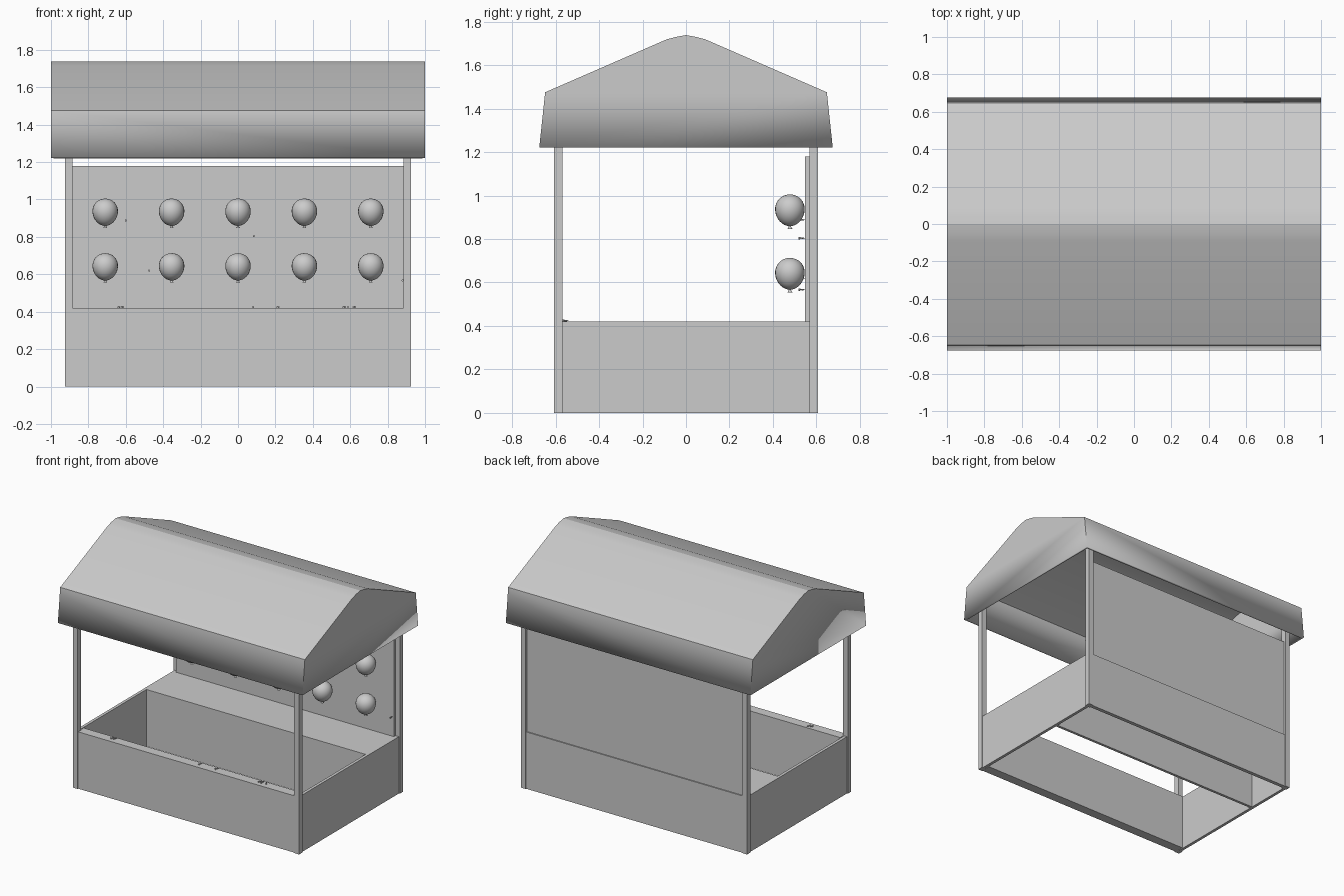
import bpy, bmesh, math, random
from mathutils import Vector

if "Cube" in bpy.data.objects:
    bpy.data.objects.remove(bpy.data.objects["Cube"])

random.seed(4)


def link(name, bm):
    me = bpy.data.meshes.new(name)
    bmesh.ops.recalc_face_normals(bm, faces=bm.faces)
    bm.to_mesh(me)
    bm.free()
    ob = bpy.data.objects.new(name, me)
    bpy.context.collection.objects.link(ob)
    return ob


def smooth(ob, angle):
    bpy.ops.object.select_all(action='DESELECT')
    ob.select_set(True)
    bpy.context.view_layer.objects.active = ob
    bpy.ops.object.shade_smooth_by_angle(angle=math.radians(angle))


def box(name, lo, hi):
    bm = bmesh.new()
    bmesh.ops.create_cube(bm, size=1)
    for v in bm.verts:
        v.co = Vector([lo[i] + (v.co[i] + 0.5) * (hi[i] - lo[i]) for i in range(3)])
    return link(name, bm)


def lathe(name, profile, sides):
    # profile of (radius, z) spun about the z axis
    bm = bmesh.new()
    vs = [bm.verts.new((r, 0, z)) for r, z in profile]
    es = [bm.edges.new(p) for p in zip(vs, vs[1:])]
    bmesh.ops.spin(bm, geom=vs + es, cent=(0, 0, 0), axis=(0, 0, 1),
                   angle=math.tau, steps=sides)
    bmesh.ops.remove_doubles(bm, verts=bm.verts, dist=1e-5)
    return link(name, bm)


def copy_of(ob, name, loc, rot=(0, 0, 0)):
    c = bpy.data.objects.new(name, ob.data)
    c.location, c.rotation_euler = loc, rot
    bpy.context.collection.objects.link(c)
    return c


# Roof canopy: gable profile with hanging skirt, open underneath
half = [(0.675, 1.222), (0.648, 1.475), (0.09, 1.718), (0.045, 1.73)]
profile = half + [(0, 1.738)] + [(-y, z) for y, z in reversed(half)]
bm = bmesh.new()
ends = [[bm.verts.new((x, y, z)) for y, z in profile] for x in (-1, 1)]
for i in range(len(profile) - 1):
    bm.faces.new((ends[0][i], ends[0][i + 1], ends[1][i + 1], ends[1][i]))
for e in ends:
    bm.faces.new(e)
roof = link("roof_canopy", bm)
thick = roof.modifiers.new("thickness", 'SOLIDIFY')
thick.thickness = 0.022
thick.offset = -1
smooth(roof, 20)

# Corner posts
for sx in (-1, 1):
    for sy in (-1, 1):
        x, y = sx * 0.905, sy * 0.588
        box("corner_post", (x - 0.02, y - 0.02, 0), (x + 0.02, y + 0.02, 1.46))

# Low side walls
for sx in (-1, 1):
    a, b = sorted((sx * 0.896, sx * 0.918))
    box("side_wall", (a, -0.57, 0), (b, 0.57, 0.42))

# Front counter, back shelf with its riser, rear wall and target board
box("front_counter", (-0.89, -0.602, 0), (0.89, -0.53, 0.42))
box("shelf_riser", (-0.896, 0.21, 0), (0.896, 0.23, 0.42))
box("shelf_top", (-0.896, 0.21, 0.40), (0.896, 0.575, 0.42))
box("rear_wall", (-0.89, 0.575, 0), (0.89, 0.603, 0.42))
box("target_board", (-0.89, 0.548, 0.42), (0.89, 0.595, 1.18))

# Balloons in two rows: egg body plus a flared knot
egg = []
for i in range(17):
    t = math.pi * i / 16
    r = 0.068 * math.sin(t) * (1 + 0.07 * math.cos(t))
    egg.append((r if 0 < i < 16 else 0, 0.073 * math.cos(t)))
egg[-1] = (0.006, -0.073)
egg += [(0.006, -0.077), (0.011, -0.085), (0, -0.083)]
balloon = lathe("balloon", egg, 24)
smooth(balloon, 50)
spots = [(0.355 * i, 0.478, z) for z in (0.932, 0.64) for i in range(-2, 3)]
balloon.location = spots[0]
for s in spots[1:]:
    copy_of(balloon, "balloon", s)

# Darts: point, barrel and flight along z, stuck in the board or lying on the counter
dart = lathe("dart", [(0, 0), (0.0012, 0.008), (0.003, 0.01), (0.003, 0.02),
                      (0.0015, 0.022), (0.0055, 0.027), (0.0055, 0.033), (0, 0.033)], 8)
dart.location = (-0.60, 0.551, 0.888)
dart.rotation_euler = (math.pi / 2, 0, 0)
for x, z in ((0.085, 0.804), (-0.475, 0.62), (0.88, 0.567)):
    copy_of(dart, "dart", (x, 0.551, z), (math.pi / 2, 0, 0))
for x in (-0.63, -0.608, 0.083, 0.224, 0.58, 0.592, 0.61):
    copy_of(dart, "counter_dart", (x, -0.538, 0.4245),
            (math.pi / 2, 0, random.uniform(-0.6, 0.6)))
